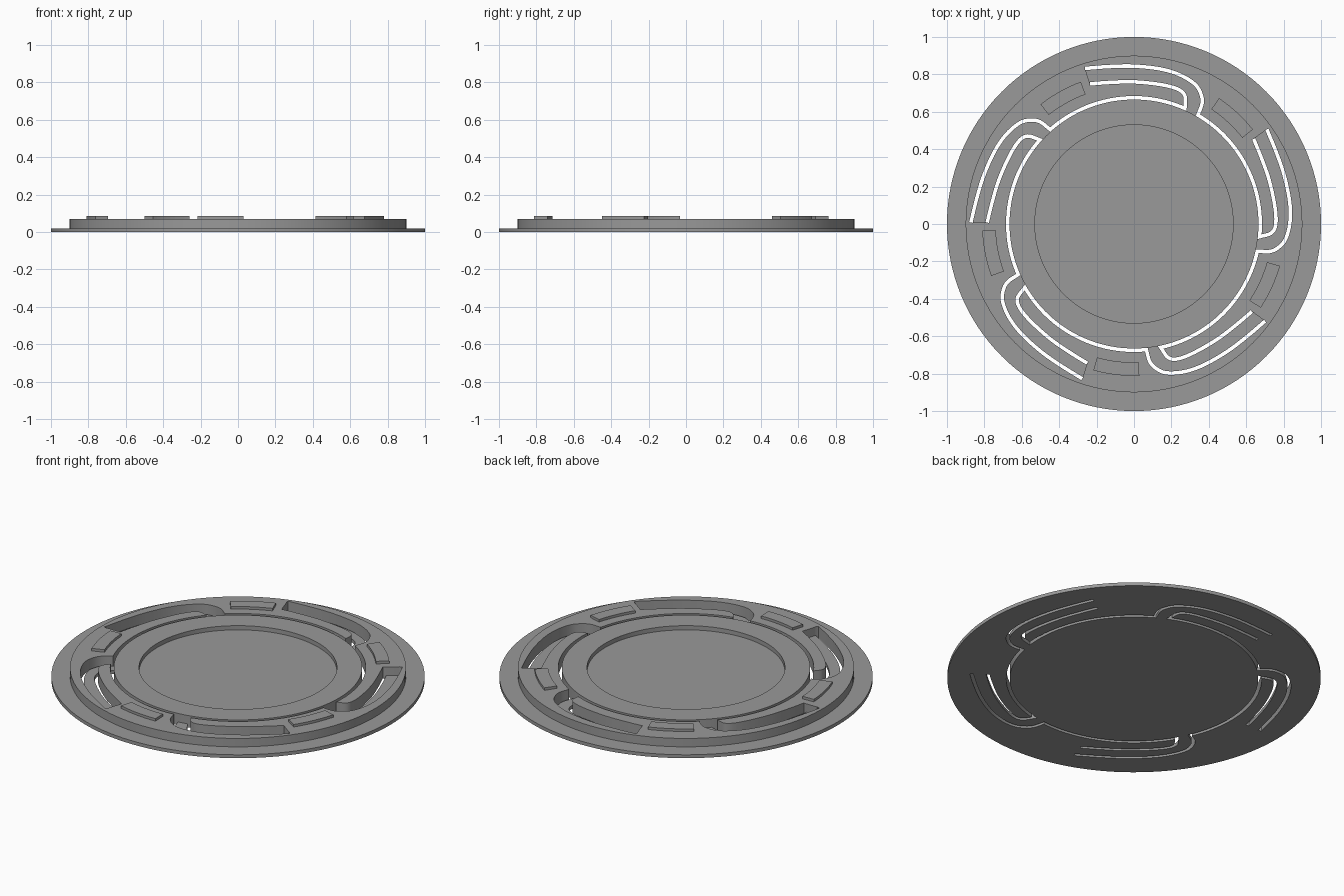
import bpy, bmesh, math
from mathutils import Vector, Matrix

if "Cube" in bpy.data.objects:
    bpy.data.objects.remove(bpy.data.objects["Cube"])

N_ARMS = 5
SLOT = 0.019          # slot width
R_GAP = 0.675         # radius of the circular gap around the hub
STEP = 2 * math.pi / N_ARMS

grey = bpy.data.materials.new("mid_grey")
grey.diffuse_color = (0.32, 0.32, 0.32, 1)
grey.use_nodes = True
grey.node_tree.nodes["Principled BSDF"].inputs["Base Color"].default_value = grey.diffuse_color


def make_object(name, bm):
    bmesh.ops.recalc_face_normals(bm, faces=bm.faces[:])
    me = bpy.data.meshes.new(name)
    bm.to_mesh(me)
    bm.free()
    me.materials.append(grey)
    ob = bpy.data.objects.new(name, me)
    bpy.context.collection.objects.link(ob)
    return ob


def prism(bm, pts, z0, z1):
    """Solid extrusion of a 2D outline."""
    low = [bm.verts.new((p[0], p[1], z0)) for p in pts]
    high = [bm.verts.new((p[0], p[1], z1)) for p in pts]
    n = len(pts)
    bm.faces.new(low[::-1])
    bm.faces.new(high)
    for i in range(n):
        j = (i + 1) % n
        bm.faces.new((low[i], low[j], high[j], high[i]))


def spline(pts, steps=6):
    """Smooth curve through the points."""
    p = [Vector(q) for q in pts]
    p = [2 * p[0] - p[1]] + p + [2 * p[-1] - p[-2]]
    out = []
    for a, b, c, d in zip(p, p[1:], p[2:], p[3:]):
        for k in range(steps):
            t = k / steps
            out.append(0.5 * (2 * b + (c - a) * t + (2 * a - 5 * b + 4 * c - d) * t * t
                              + (3 * b - a - 3 * c + d) * t ** 3))
    return out + [p[-2]]


def arc(r, a0, a1, n):
    return [Vector((r * math.cos(a0 + (a1 - a0) * i / n),
                    r * math.sin(a0 + (a1 - a0) * i / n))) for i in range(n + 1)]


def turn(pts, ang):
    m = Matrix.Rotation(ang, 2)
    return [m @ p for p in pts]


def strip(path, width):
    """Outline of a constant-width band with mitred corners."""
    left, right = [], []
    for i, p in enumerate(path):
        d0 = (p - path[max(i - 1, 0)]).normalized()
        d1 = (path[min(i + 1, len(path) - 1)] - p).normalized()
        d0, d1 = (d1 if i == 0 else d0), (d0 if i == len(path) - 1 else d1)
        n0, n1 = Vector((-d0.y, d0.x)), Vector((-d1.y, d1.x))
        m = (n0 + n1).normalized()
        off = m * (width / 2 / max(m.dot(n0), 0.4))
        left.append(p + off)
        right.append(p - off)
    return left + right[::-1]


def cut(target, cutter):
    mod = target.modifiers.new("cut", 'BOOLEAN')
    mod.operation, mod.solver, mod.object = 'DIFFERENCE', 'EXACT', cutter
    bpy.context.view_layer.update()
    dg = bpy.context.evaluated_depsgraph_get()
    me = bpy.data.meshes.new_from_object(target.evaluated_get(dg))
    target.modifiers.clear()
    target.data = me
    bpy.data.objects.remove(cutter)


# plate: thin flange, raised disc and shallow round pocket
profile = [(1, 0), (1, 0.02), (0.9, 0.02), (0.9, 0.07), (0.53, 0.07), (0.53, 0.045)]
SEG = 128
bm = bmesh.new()
rings = [[bm.verts.new((r * math.cos(2 * math.pi * i / SEG),
                        r * math.sin(2 * math.pi * i / SEG), z)) for i in range(SEG)]
         for r, z in profile]
for a, b in zip(rings, rings[1:]):
    for i in range(SEG):
        j = (i + 1) % SEG
        bm.faces.new((a[i], a[j], b[j], b[i]))
bm.faces.new(rings[0][::-1])
bm.faces.new(rings[-1])
plate = make_object("plate", bm)

# hooked slots on either side of one spring arm
a_out, a_in = math.radians(59.6), math.radians(66.2)
hub_out, hub_in = arc(R_GAP, a_out, a_in, 1)
outer = spline([(-0.262, 0.832), (-0.128, 0.842), (0, 0.844), (0.14, 0.829), (0.246, 0.797),
                (0.326, 0.747), (0.358, 0.695), (0.364, 0.645), hub_out])
inner = spline([(-0.235, 0.749), (-0.128, 0.757), (0, 0.760), (0.139, 0.746), (0.232, 0.722),
                (0.272, 0.685), hub_in])

# spring arms: lowered to the flange thickness
root = arc(R_GAP - SLOT / 2, a_out, a_in, 4)
bm = bmesh.new()
for k in range(N_ARMS):
    prism(bm, turn(outer + root + inner[::-1], k * STEP), 0.02, 0.2)
cut(plate, make_object("arm_recess_cutter", bm))

# through slots: inner hook, hub gap, then the outer hook of the next arm
path = inner[:-1] + arc(R_GAP, a_in, a_out + STEP, 28) + turn(outer[::-1], STEP)[1:]
bm = bmesh.new()
for k in range(N_ARMS):
    prism(bm, turn(strip(path, SLOT), k * STEP), -0.1, 0.2)
cut(plate, make_object("slot_cutter", bm))

bpy.context.view_layer.objects.active = plate
plate.select_set(True)
bpy.ops.object.shade_smooth_by_angle(angle=math.radians(30))
plate.select_set(False)

# raised contact pads between the arms
for k in range(N_ARMS):
    a0, a1 = math.radians(110.5) + k * STEP, math.radians(128) + k * STEP
    bm = bmesh.new()
    prism(bm, arc(0.812, a0, a1, 8) + arc(0.74, a1, a0, 8), 0.069, 0.085)
    make_object(f"pad_{k + 1}", bm)
